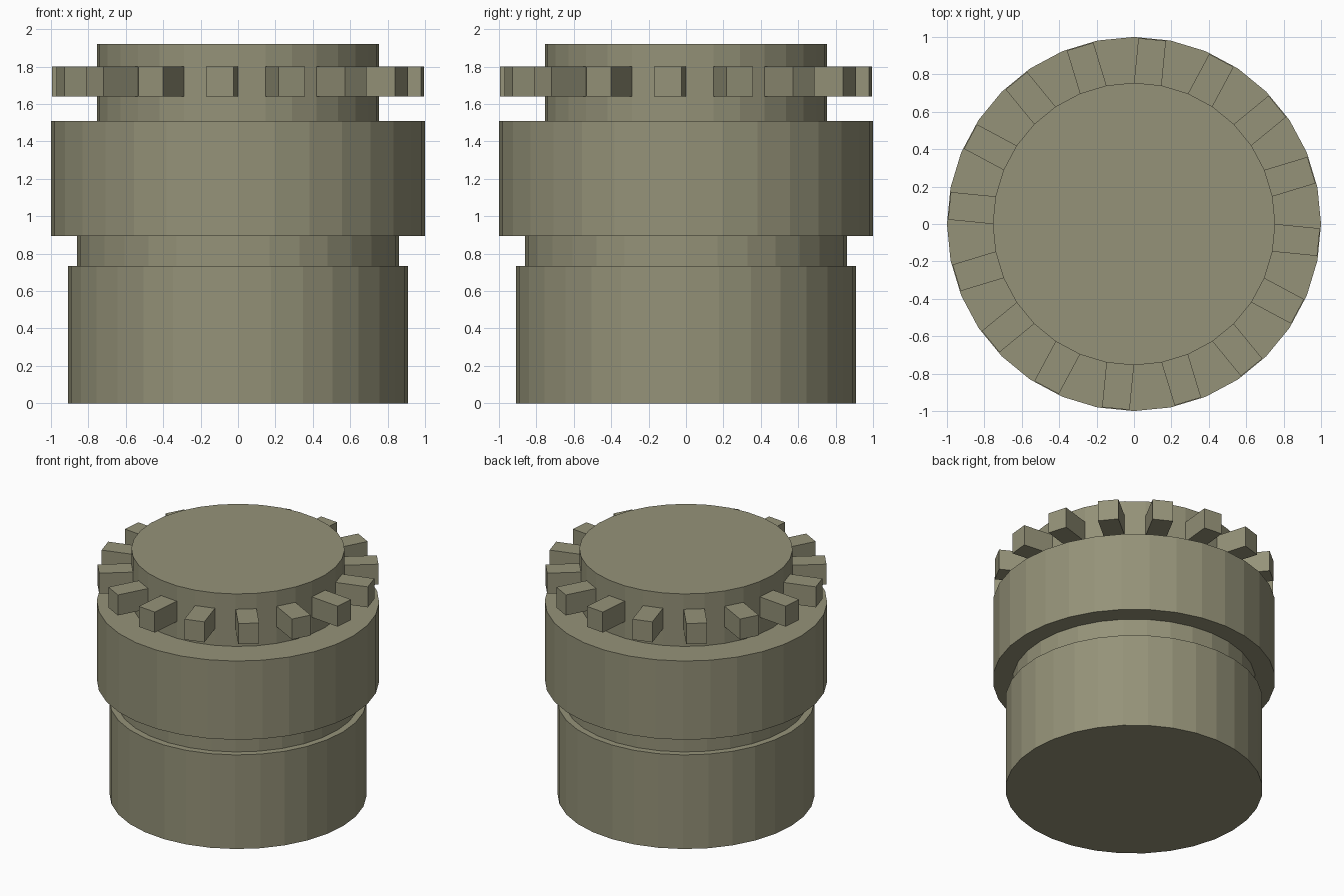
import bpy, bmesh, math
from mathutils import Vector

if "Cube" in bpy.data.objects:
    bpy.data.objects.remove(bpy.data.objects["Cube"])

SIDES = 32
mat = bpy.data.materials.new("khaki_grey")
mat.diffuse_color = (0.30, 0.29, 0.19, 1)
mat.use_nodes = True
mat.node_tree.nodes["Principled BSDF"].inputs["Base Color"].default_value = mat.diffuse_color


def lathe(bm, profile):
    """Spin (radius, z) points into a capped solid; return wall faces per band."""
    rings = [[bm.verts.new((r * math.cos(2 * math.pi * i / SIDES),
                            r * math.sin(2 * math.pi * i / SIDES), z))
              for i in range(SIDES)] for r, z in profile]
    bands = []
    for lo, hi in zip(rings, rings[1:]):
        bands.append([bm.faces.new((lo[i], lo[(i + 1) % SIDES],
                                    hi[(i + 1) % SIDES], hi[i]))
                      for i in range(SIDES)])
    bm.faces.new(rings[0][::-1])
    bm.faces.new(rings[-1])
    return bands


def finish(bm, name):
    mesh = bpy.data.meshes.new(name)
    bm.normal_update()
    bm.to_mesh(mesh)
    bm.free()
    mesh.materials.append(mat)
    obj = bpy.data.objects.new(name, mesh)
    bpy.context.collection.objects.link(obj)


# Stepped body: base, groove, collar and neck in one turned profile
bm = bmesh.new()
bands = lathe(bm, [(0.91, 0), (0.91, 0.735), (0.86, 0.735), (0.86, 0.895),
                   (1.0, 0.895), (1.0, 1.51), (0.755, 1.51),
                   (0.755, 1.64), (0.755, 1.80), (0.755, 1.92)])

# Teeth: every other face of the neck band pulled straight outwards
bm.normal_update()
for face in bands[7][1::2]:
    normal = face.normal.copy()
    tooth = bmesh.ops.extrude_discrete_faces(bm, faces=[face])["faces"][0]
    bmesh.ops.translate(bm, verts=tooth.verts, vec=normal * 0.24)

finish(bm, "toothed_stepped_cap")
